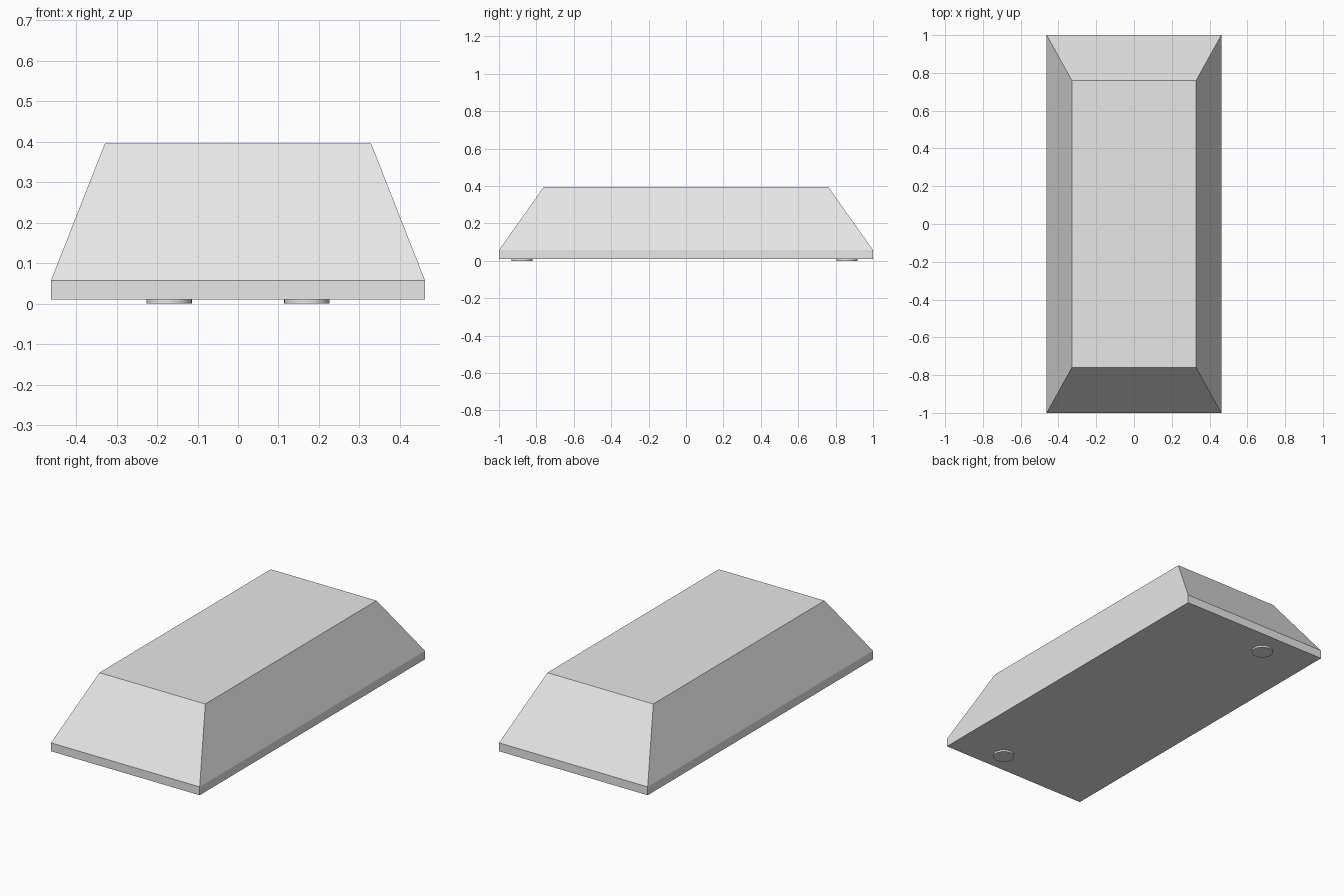
import bpy, bmesh

if "Cube" in bpy.data.objects:
    bpy.data.objects.remove(bpy.data.objects["Cube"])

grey = bpy.data.materials.new("light_grey")
grey.diffuse_color = (0.8, 0.8, 0.8, 1)
grey.use_nodes = True
grey.node_tree.nodes["Principled BSDF"].inputs["Base Color"].default_value = grey.diffuse_color


def finish(bm, name):
    bmesh.ops.recalc_face_normals(bm, faces=bm.faces)
    mesh = bpy.data.meshes.new(name)
    bm.to_mesh(mesh)
    bm.free()
    mesh.materials.append(grey)
    obj = bpy.data.objects.new(name, mesh)
    bpy.context.collection.objects.link(obj)
    return obj


# Body: rectangular rim with a tapered block above, lofted from three sections
bm = bmesh.new()
rings = []
for hx, hy, z in [(0.462, 1.0, 0.01), (0.462, 1.0, 0.057), (0.329, 0.76, 0.395)]:
    rings.append([bm.verts.new((sx * hx, sy * hy, z))
                  for sx, sy in [(-1, -1), (1, -1), (1, 1), (-1, 1)]])
for low, high in zip(rings, rings[1:]):
    for i in range(4):
        j = (i + 1) % 4
        bm.faces.new((low[i], low[j], high[j], high[i]))
bm.faces.new(rings[0][::-1])
bm.faces.new(rings[-1])
finish(bm, "body")

# Feet: two thin round pads at opposite corners
for name, x, y in [("front_foot", 0.17, -0.877), ("back_foot", -0.17, 0.861)]:
    bm = bmesh.new()
    bmesh.ops.create_cone(bm, cap_ends=True, segments=32,
                          radius1=0.056, radius2=0.056, depth=0.012)
    bmesh.ops.translate(bm, vec=(x, y, 0.006), verts=bm.verts)
    foot = finish(bm, name)
    bpy.ops.object.select_all(action='DESELECT')
    foot.select_set(True)
    bpy.context.view_layer.objects.active = foot
    bpy.ops.object.shade_smooth_by_angle()
